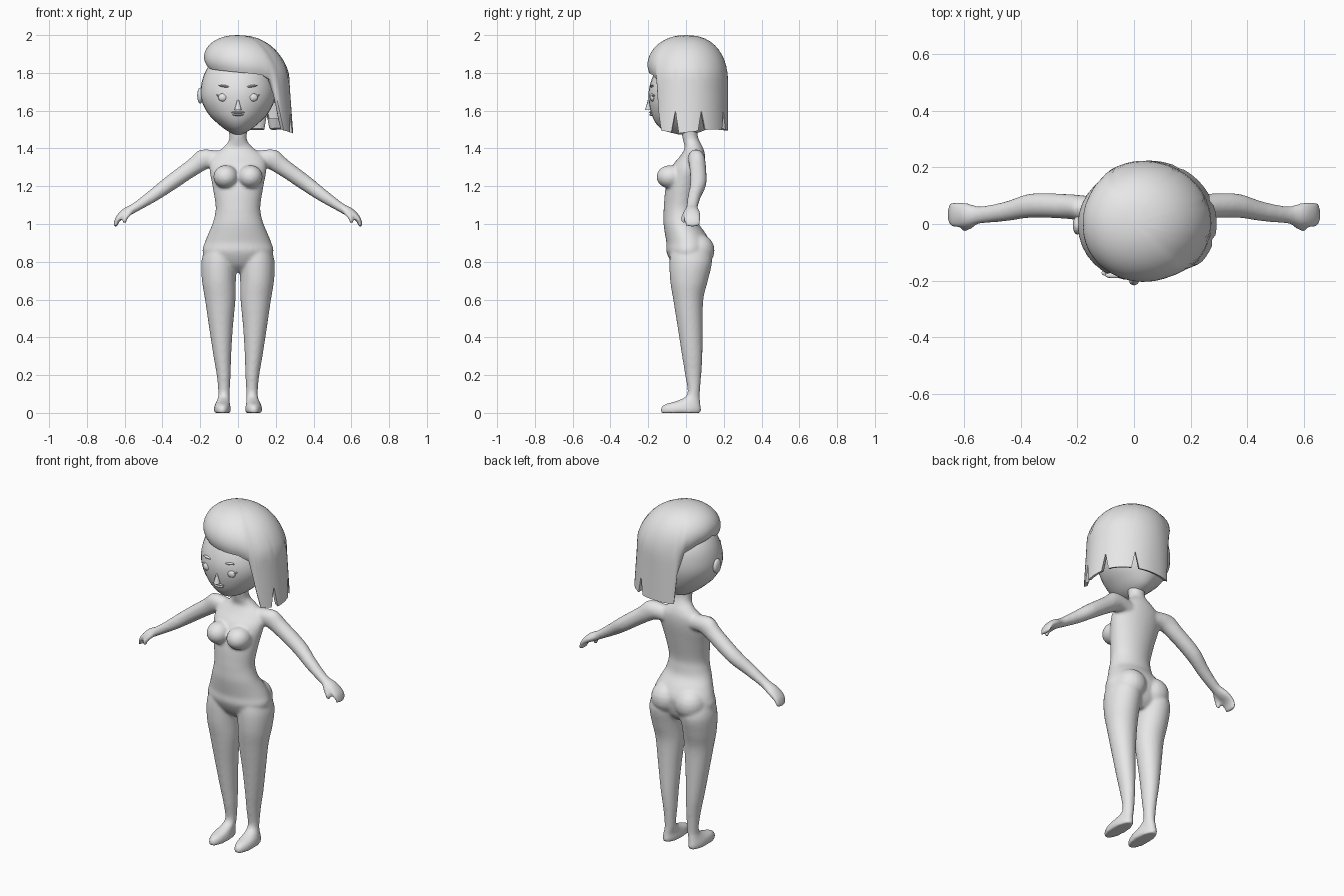
import bpy, bmesh, math
from mathutils import Matrix, Vector

if "Cube" in bpy.data.objects:
    bpy.data.objects.remove(bpy.data.objects["Cube"])

grey = bpy.data.materials.new("plain_grey")
grey.diffuse_color = (0.8, 0.8, 0.8, 1)
grey.use_nodes = True
grey.node_tree.nodes["Principled BSDF"].inputs["Base Color"].default_value = grey.diffuse_color


def finish(bm, name, angle=45):
    """Turn a bmesh into a smooth-shaded object with the one material."""
    bmesh.ops.recalc_face_normals(bm, faces=bm.faces)
    mesh = bpy.data.meshes.new(name)
    bm.to_mesh(mesh)
    bm.free()
    mesh.materials.append(grey)
    for p in mesh.polygons:
        p.use_smooth = True
    mesh.set_sharp_from_angle(angle=math.radians(angle))
    ob = bpy.data.objects.new(name, mesh)
    bpy.context.collection.objects.link(ob)
    return ob


def spline(keys, steps=4):
    """Catmull-Rom interpolation of ring tuples."""
    out = []
    for i in range(len(keys) - 1):
        p0, p1 = keys[max(i - 1, 0)], keys[i]
        p2, p3 = keys[i + 1], keys[min(i + 2, len(keys) - 1)]
        for k in range(steps):
            t = k / steps
            out.append([0.5 * (2 * b + (c - a) * t + (2 * a - 5 * b + 4 * c - d) * t * t
                               + (3 * b - a - 3 * c + d) * t ** 3)
                        for a, b, c, d in zip(p0, p1, p2, p3)])
    return out + [list(keys[-1])]


def loft(bm, keys, side=1, segs=24):
    """Closed tube through rings (x, y, z, radius, y radius, tilt in degrees)."""
    rings = []
    for x, y, z, ru, ry, tilt in spline(keys):
        a = math.radians(tilt)
        ring = []
        for k in range(segs):
            t = 2 * math.pi * k / segs
            c, s = ru * math.cos(t), ry * math.sin(t)
            ring.append(bm.verts.new((side * (x + c * math.cos(a)), y + s, z + c * math.sin(a))))
        rings.append(ring)
    for r, q in zip(rings, rings[1:]):
        for k in range(segs):
            j = (k + 1) % segs
            bm.faces.new((r[k], r[j], q[j], q[k]))
    bm.faces.new(rings[0])
    bm.faces.new(rings[-1])


def ball(bm, loc, scale, turn=0, segs=20):
    m = (Matrix.Translation(loc) @ Matrix.Rotation(math.radians(turn), 4, 'Y')
         @ Matrix.Diagonal((*scale, 1)))
    bmesh.ops.create_uvsphere(bm, u_segments=segs, v_segments=segs // 2, radius=1, matrix=m)


# Body: torso, neck, legs, arms and hands fused into one skin
torso = [(0, .025, .745, .05, .05, 0), (0, .02, .785, .15, .09, 0), (0, .012, .85, .188, .115, 0),
         (0, .012, .90, .177, .116, 0), (0, -.004, .95, .157, .108, 0), (0, -.025, 1.0, .136, .094, 0),
         (0, -.03, 1.05, .122, .089, 0), (0, -.03, 1.1, .119, .087, 0), (0, -.015, 1.2, .135, .092, 0),
         (0, .01, 1.3, .152, .087, 0), (0, .035, 1.36, .135, .066, 0), (0, .042, 1.40, .085, .05, 0),
         (0, .03, 1.435, .052, .044, 0), (0, .02, 1.47, .047, .042, 0), (0, .015, 1.53, .055, .045, 0)]
leg = [(.083, -.027, 0, .043, .107, 0), (.083, -.027, .022, .045, .108, 0), (.082, -.018, .045, .04, .095, 0),
       (.078, .015, .065, .034, .06, 0), (.074, .04, .1, .03, .033, 0), (.076, .038, .2, .037, .043, 0),
       (.083, .033, .3, .047, .054, 0), (.09, .022, .45, .063, .066, 0), (.094, .012, .6, .081, .08, 0),
       (.101, .016, .7, .09, .1, 0), (.1, .025, .8, .094, .113, 0), (.09, .02, .87, .085, .1, 0)]
arm = [(.08, .05, 1.34, .05, .04, 70), (.17, .055, 1.345, .056, .045, 58), (.24, .062, 1.30, .046, .044, 58),
       (.36, .065, 1.215, .041, .043, 57), (.45, .045, 1.15, .034, .035, 56), (.54, .032, 1.09, .025, .031, 52),
       (.59, .032, 1.063, .025, .042, 48), (.63, .033, 1.033, .017, .046, 30),
       (.645, .034, 1.005, .012, .042, 12), (.648, .034, .985, .009, .034, 0)]
thumb = [(.565, .005, 1.07, .016, .016, 40), (.594, -.012, 1.035, .014, .014, 20), (.602, -.012, 1.005, .01, .011, 0)]
bm = bmesh.new()
loft(bm, torso, segs=32)
for side in (1, -1):
    for part in (leg, arm, thumb):
        loft(bm, part, side)
    ball(bm, (side * .065, -.083, 1.25), (.066, .074, .062))
    ball(bm, (side * .078, .062, .86), (.088, .09, .09))
body = finish(bm, "body")
mod = body.modifiers.new("fuse", 'REMESH')
mod.mode = 'VOXEL'
mod.voxel_size = .008
mod.use_smooth_shade = True
mod = body.modifiers.new("soften", 'SMOOTH')
mod.factor = .5
mod.iterations = 8

# Head with a narrower jaw
bm = bmesh.new()
loft(bm, [(0, -.005, 1.475, .02, .04, 0), (0, -.01, 1.495, .06, .105, 0), (0, -.012, 1.53, .105, .145, 0),
          (0, -.01, 1.58, .155, .172, 0), (0, -.006, 1.65, .192, .191, 0), (0, -.002, 1.72, .197, .193, 0),
          (0, .005, 1.80, .176, .172, 0), (0, .005, 1.87, .125, .125, 0), (0, .005, 1.91, .05, .05, 0)], segs=32)
finish(bm, "head")

# Ears, eyes and brows
for name, loc, scale, turn in (("ear", (.2, -.005, 1.68), (.016, .032, .042), 0),
                               ("eye", (.08, -.177, 1.67), (.025, .014, .021), 0),
                               ("eyelash", (.102, -.172, 1.678), (.014, .01, .004), -25),
                               ("brow", (.073, -.181, 1.73), (.03, .01, .006), -8)):
    for side, tag in ((1, "left"), (-1, "right")):
        bm = bmesh.new()
        ball(bm, (side * loc[0], loc[1], loc[2]), scale, side * turn)
        finish(bm, f"{name}_{tag}", 60)

# Nose and lips
bm = bmesh.new()
bmesh.ops.create_cone(bm, cap_ends=True, segments=8, radius1=.019, radius2=.004, depth=.055,
                      matrix=Matrix.Translation((0, -.198, 1.63)))
finish(bm, "nose", 50)
bm = bmesh.new()
ball(bm, (0, -.181, 1.591), (.036, .014, .006))
ball(bm, (0, -.179, 1.579), (.03, .015, .007))
finish(bm, "lips", 60)

# Hair: a dome cut by a hemline that is high at the fringe and ear, low elsewhere
HEM = [(0, 1.80), (25, 1.79), (40, 1.76), (45, 1.68), (50, 1.58), (55, 1.495), (80, 1.48), (120, 1.5),
       (205, 1.495), (210, 1.68), (220, 1.79), (240, 1.83), (270, 1.85), (300, 1.82), (360, 1.80)]
NOTCHES = (75, 110, 150)


def hem(deg):
    if deg in NOTCHES:
        return 1.6
    for (a, za), (b, zb) in zip(HEM, HEM[1:]):
        if a <= deg <= b:
            return za + (zb - za) * (deg - a) / (b - a)


def hair_point(deg, z, inset=0, curl=1):
    a = math.radians(deg)
    if z > 1.74:
        s = max(0, 1 - ((z - 1.74) / .26) ** 2.3) ** (1 / 2.3)
    else:
        s = 1 + .08 * (1.74 - z) / .26 * max(0, math.sin(a))
    s *= curl
    rx = .238 if math.sin(a) > 0 else .228
    cx = .035 * min(1, (2 - z) / .2)
    return Vector((cx + (rx * s - inset) * math.sin(a), .003 - (.22 * s - inset) * math.cos(a), z))


ROWS = 16
bm = bmesh.new()
top = bm.verts.new((0, 0, 2))
columns = []
for deg in range(0, 360, 5):
    zb = hem(deg)
    fringe = min(1, max(0, (zb - 1.65) / .12))
    col = []
    for i in range(1, ROWS + 1):
        u = i / ROWS
        z = 2 - (2 - zb) * u ** 1.6
        puff = 1 + fringe * (.05 * math.sin(math.pi * u) - .09 * u ** 8)
        col.append(bm.verts.new(hair_point(deg, z, 0, puff)))
    # turned-under rim
    thick = .02 + .03 * fringe
    col.append(bm.verts.new(hair_point(deg, zb + .008, thick)))
    col.append(bm.verts.new(hair_point(deg, zb + .06, thick + .012)))
    columns.append(col)
for a, b in zip(columns, columns[1:] + columns[:1]):
    bm.faces.new((top, a[0], b[0]))
    for i in range(len(a) - 1):
        bm.faces.new((a[i], a[i + 1], b[i + 1], b[i]))
finish(bm, "hair", 50)
